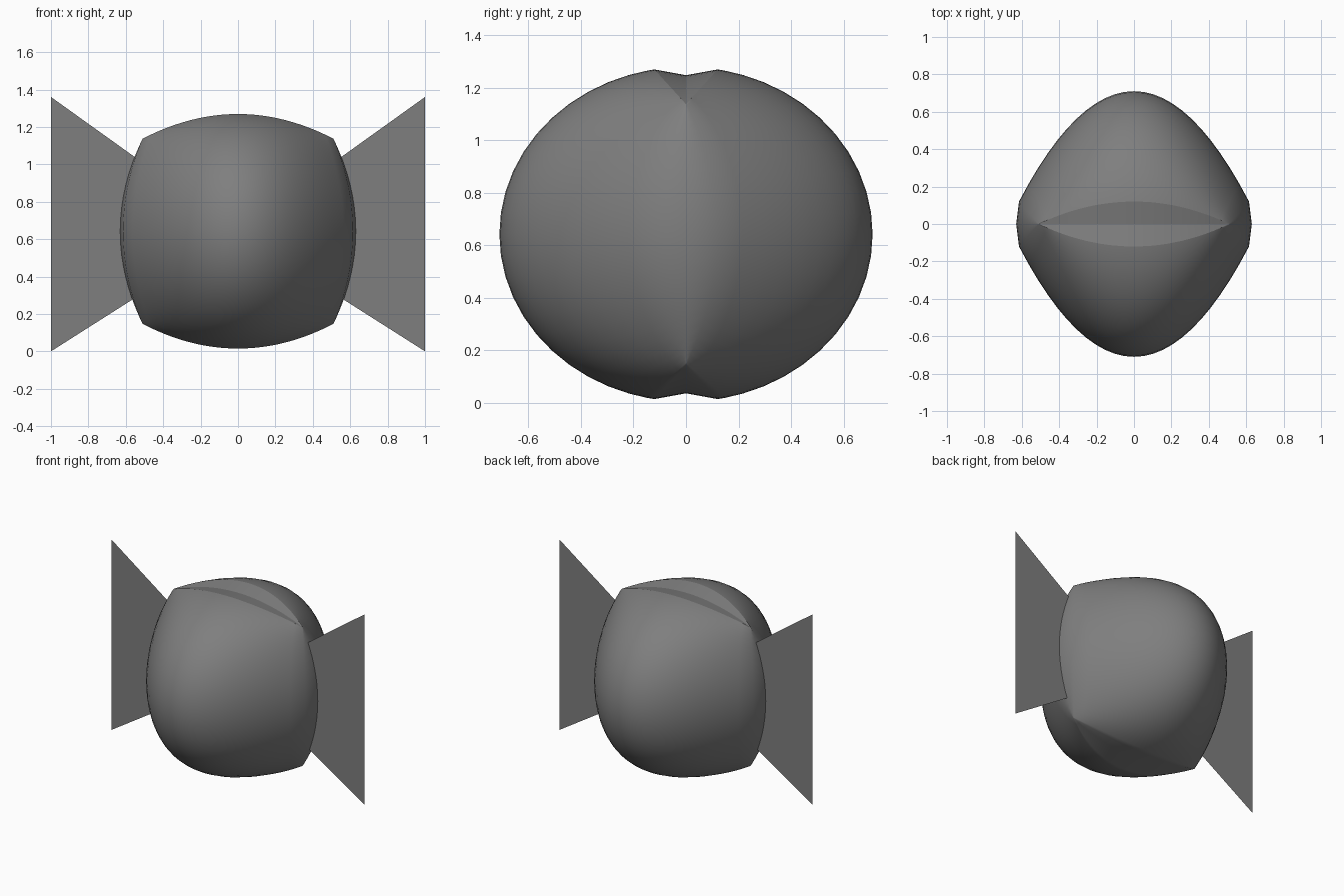
import bpy, bmesh, math

if "Cube" in bpy.data.objects:
    bpy.data.objects.remove(bpy.data.objects["Cube"])

CZ = 0.642   # height of the body centre
N = 24       # grid divisions

grey = bpy.data.materials.new("dark_grey")
grey.diffuse_color = (0.21, 0.21, 0.21, 1)
grey.use_nodes = True
grey.node_tree.nodes["Principled BSDF"].inputs["Base Color"].default_value = grey.diffuse_color


def add_grid(bm, func, nu, nv):
    """Add a surface patch func(u, v) with u, v running from -1 to 1."""
    rows = [[bm.verts.new(func(-1 + 2 * i / nu, -1 + 2 * j / nv))
             for i in range(nu + 1)] for j in range(nv + 1)]
    for j in range(nv):
        for i in range(nu):
            bm.faces.new((rows[j][i], rows[j][i + 1],
                          rows[j + 1][i + 1], rows[j + 1][i]))


def finish(bm, name, angle=None):
    bmesh.ops.remove_doubles(bm, verts=bm.verts, dist=0.0005)
    bmesh.ops.recalc_face_normals(bm, faces=bm.faces)
    mesh = bpy.data.meshes.new(name)
    bm.to_mesh(mesh)
    bm.free()
    mesh.materials.append(grey)
    ob = bpy.data.objects.new(name, mesh)
    bpy.context.collection.objects.link(ob)
    if angle:
        bpy.ops.object.select_all(action='DESELECT')
        ob.select_set(True)
        bpy.context.view_layer.objects.active = ob
        bpy.ops.object.shade_smooth_by_angle(angle=math.radians(angle))
    return ob


def ease(t):
    return math.sin(t * math.pi / 2)


# Puffed front and back panels, four bowed edges meeting in corner points
def panel(side):
    def f(u, t):
        v = ease(t)
        swell = (0.71 * math.sqrt(1 - (0.9855 * v) ** 2) - 0.12) * (1 - u * u)
        return (u * (0.51 + 0.105 * (1 - v * v)),
                side * (0.12 * (1 - u * u * v * v) + swell),
                CZ + v * (0.495 + 0.132 * (1 - u * u)))
    return f


# Lens-shaped gussets between the panels: left/right and top/bottom
def side_gusset(side):
    def f(s, t):
        b = 1 - ease(t) ** 2
        return (side * (0.51 + (0.12 - 0.015 * abs(s)) * b), s * 0.12 * b,
                CZ + ease(t) * 0.495)
    return f


def top_gusset(side):
    def f(u, s):
        b = 1 - u * u
        return (0.51 * u, s * 0.12 * b,
                CZ + side * (0.495 + (0.11 + 0.022 * abs(s)) * b))
    return f


bm = bmesh.new()
for side in (-1, 1):
    add_grid(bm, panel(side), N, N)
    add_grid(bm, side_gusset(side), 2, N)
    add_grid(bm, top_gusset(side), N, 2)
# Keep the folded top seam crisp, the bottom stays soft
body = finish(bm, "body", 60)
for e in body.data.edges:
    a, b = (body.data.vertices[i].co for i in e.vertices)
    on_rim = all(abs(p.z - CZ - (0.495 + 0.132 * (1 - (p.x / 0.51) ** 2))) < 0.001
                 for p in (a, b))
    on_ridge = abs(a.y) + abs(b.y) < 0.001 and min(a.z, b.z) > CZ + 0.494
    if on_rim or on_ridge:
        e.use_edge_sharp = True

# Flat flared wrapper ends
for side, name in ((-1, "left_wrapper_end"), (1, "right_wrapper_end")):
    bm = bmesh.new()
    bm.faces.new([bm.verts.new((side * x, 0, z)) for x, z in
                  ((0.5, 0.318), (1, 0), (1, 1.36), (0.5, 1.002))])
    finish(bm, name)
